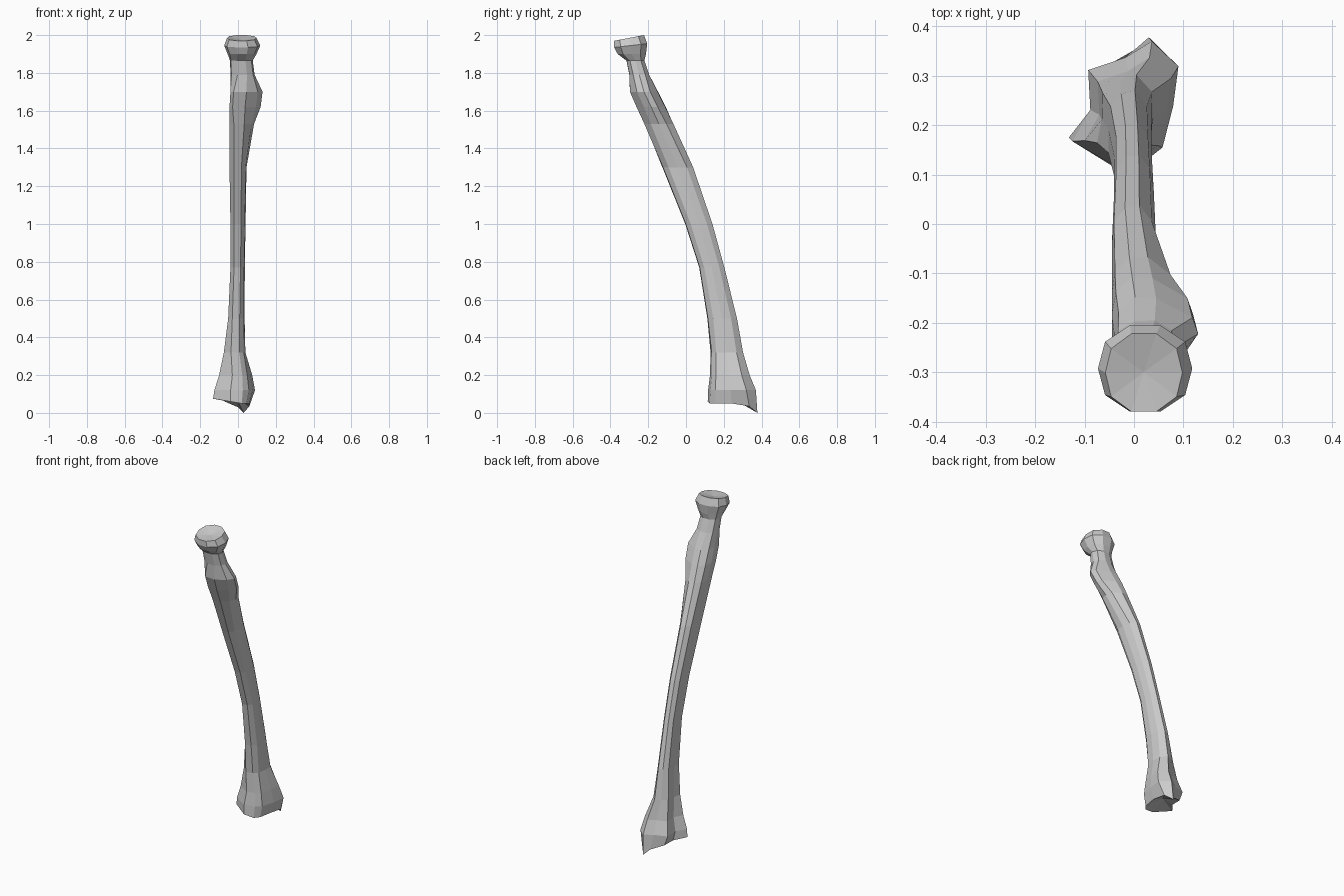
import bpy, bmesh, math

# Normalised ten-sided cross-sections (0..1 in x and y), counter-clockwise from front left
disc = [(0.5 + 0.525 * math.cos(math.radians(a)), 0.5 + 0.525 * math.sin(math.radians(a)))
        for a in range(-108, 252, 36)]
disc = [(min(1, max(0, u)), min(1, max(0, v))) for u, v in disc]
shaft = [(.25, 0), (.7, .02), (.95, .2), (1, .5), (.9, .8),
         (.62, 1), (.3, .96), (.05, .8), (0, .5), (0, .2)]
bump = [(.1, .05), (.5, 0), (.85, .25), (1, .5), (.93, .72),
        (.5, .98), (.25, 1), (.05, .8), (0, .5), (0, .2)]
flare = [(.4, 0), (.7, .05), (.85, .15), (.95, .48), (1, .8),
         (.75, 1), (.5, .87), (.15, .77), (.17, .45), (0, .2)]


def mix(a, b, t):
    return [(p[0] + (q[0] - p[0]) * t, p[1] + (q[1] - p[1]) * t) for p, q in zip(a, b)]


neck = mix(disc, shaft, .5)
low = mix(shaft, flare, .5)

# Sections from the elbow end down: shape, z, x range, y range, rise towards the back
sections = [
    (disc, 1.985, -.058, .098, -.38, -.222, .03),
    (disc, 1.945, -.073, .118, -.38, -.205, .02),
    (disc, 1.90, -.055, .098, -.362, -.212, 0),
    (neck, 1.865, -.042, .078, -.315, -.22, 0),
    (neck, 1.79, -.04, .088, -.30, -.195, 0),
    (bump, 1.70, -.04, .13, -.297, -.148, 0),
    (bump, 1.62, -.045, .12, -.262, -.107, 0),
    (mix(bump, shaft, .5), 1.53, -.045, .085, -.222, -.065, 0),
    (shaft, 1.30, -.045, .045, -.125, .038, 0),
    (shaft, 1.00, -.04, .04, -.004, .14, 0),
    (shaft, .77, -.04, .036, .07, .203, 0),
    (shaft, .50, -.052, .035, .113, .27, 0),
    (low, .32, -.075, .042, .13, .302, 0),
    (flare, .20, -.10, .075, .127, .337, 0),
    (flare, .12, -.125, .09, .117, .37, 0),
]

bm = bmesh.new()
rings = [[bm.verts.new((x0 + u * (x1 - x0), y0 + v * (y1 - y0), z + rise * (v - .5)))
          for u, v in shape]
         for shape, z, x0, x1, y0, y1, rise in sections]

# Wrist rim with its side point and the pointed process at the back
rim = [(-.04, .115, .06), (.02, .125, .05), (.045, .155, .05), (.06, .24, .05),
       (.06, .335, .035), (.03, .378, 0), (0, .352, .03), (-.07, .312, .06),
       (-.078, .24, .065), (-.132, .175, .075)]
rings.append([bm.verts.new(p) for p in rim])

# Walls
for a, b in zip(rings, rings[1:]):
    for i in range(10):
        j = (i + 1) % 10
        bm.faces.new((a[i], b[i], b[j], a[j]))

# Shallow hollow caps at both ends
for ring, centre in ((rings[0], (.02, -.30, 1.973)), (rings[-1], (-.01, .24, .08))):
    c = bm.verts.new(centre)
    for i in range(10):
        bm.faces.new((ring[i], ring[(i + 1) % 10], c))

bmesh.ops.recalc_face_normals(bm, faces=bm.faces)
mesh = bpy.data.meshes.new("forearm_bone")
bm.to_mesh(mesh)
bm.free()
bpy.context.collection.objects.link(bpy.data.objects.new("forearm_bone", mesh))
